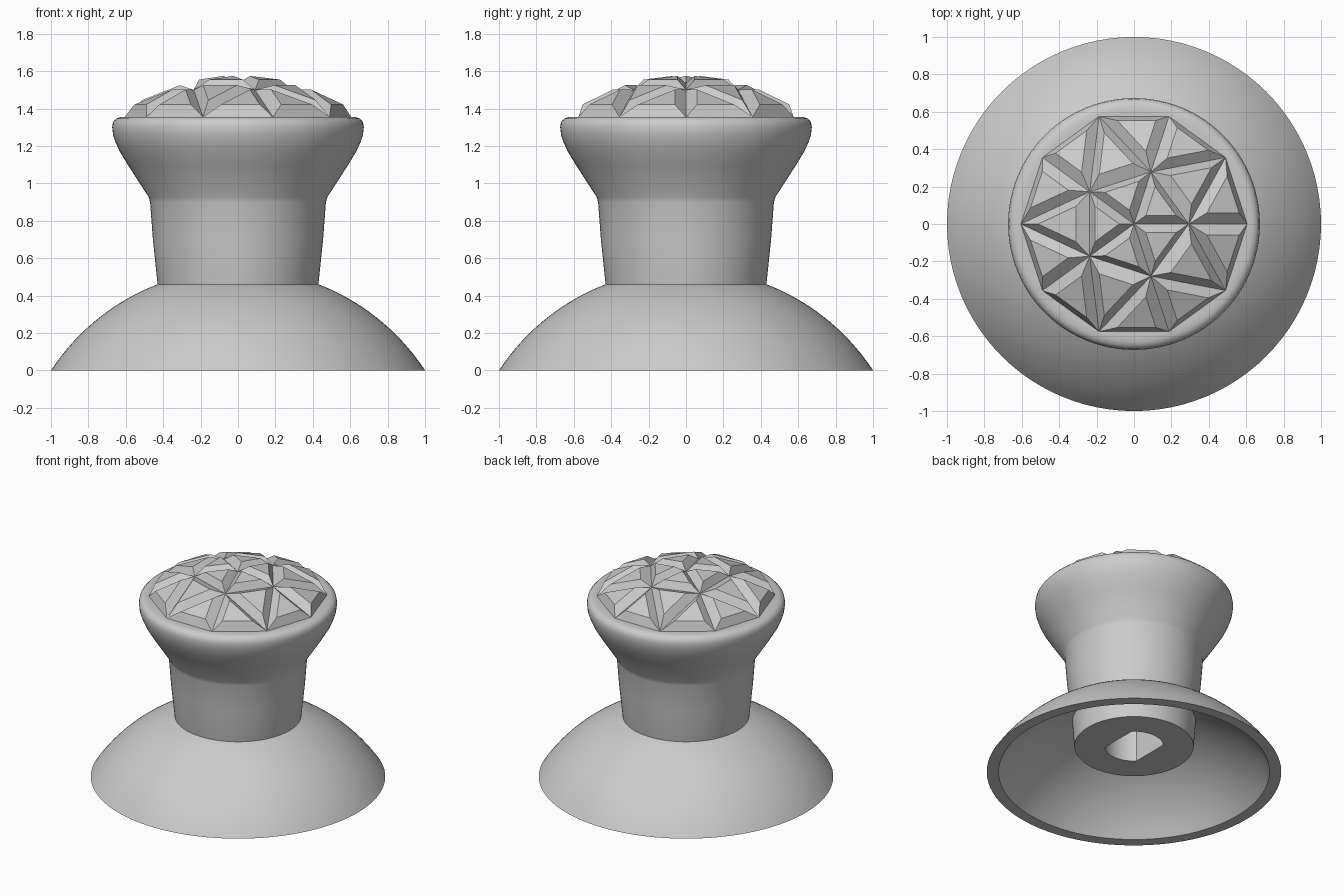
import bpy, bmesh, math
from mathutils import Vector

cube = bpy.data.objects.get("Cube")
if cube:
    bpy.data.objects.remove(cube, do_unlink=True)

GREY = 0.6
grey = bpy.data.materials.new("light_grey")
grey.use_nodes = True
grey.diffuse_color = (GREY, GREY, GREY, 1)
grey.node_tree.nodes["Principled BSDF"].inputs["Base Color"].default_value = (GREY, GREY, GREY, 1)


def finish(name, bm, smooth):
    bmesh.ops.recalc_face_normals(bm, faces=bm.faces)
    mesh = bpy.data.meshes.new(name)
    bm.to_mesh(mesh)
    bm.free()
    mesh.materials.append(grey)
    obj = bpy.data.objects.new(name, mesh)
    bpy.context.collection.objects.link(obj)
    if smooth:
        bpy.ops.object.select_all(action='DESELECT')
        obj.select_set(True)
        bpy.context.view_layer.objects.active = obj
        bpy.ops.object.shade_smooth_by_angle(angle=math.radians(32))
    return obj


def lathe(profile, steps=96):
    """Spin an (r, z) profile once around the z axis."""
    bm = bmesh.new()
    verts = [bm.verts.new((r, 0, z)) for r, z in profile]
    edges = [bm.edges.new(pair) for pair in zip(verts, verts[1:])]
    bmesh.ops.spin(bm, geom=verts + edges, cent=(0, 0, 0), axis=(0, 0, 1),
                   angle=math.tau, steps=steps, use_duplicate=False)
    bmesh.ops.remove_doubles(bm, verts=bm.verts, dist=1e-4)
    return bm


def arc(radius, r_start, r_end, n=20):
    """Dome arc around a centre below the base."""
    radii = [r_start + (r_end - r_start) * i / n for i in range(n + 1)]
    return [(r, max(0, math.sqrt(radius ** 2 - r * r) - 0.656)) for r in radii]


# Thin domed skirt, open underneath
outer = arc(1.196, 1.0, 0.42)
inner = arc(1.13, 0.41, 0.92)
finish("skirt", lathe(outer + inner + outer[:1]), True)

# Stem with flared head, and a boss below with the shaft hole
HOLE, FLAT, BOSS_Z, HOLE_TOP, HEAD_Z = 0.2, 0.141, 0.2, 0.85, 1.355
bm = lathe([(0, HOLE_TOP), (HOLE, HOLE_TOP), (HOLE, BOSS_Z), (0.405, BOSS_Z),
            (0.42, 0.4), (0.43, 0.46), (0.455, 0.7), (0.47, 0.9), (0.477, 0.925),
            (0.59, 1.1), (0.635, 1.175), (0.655, 1.22), (0.668, 1.26),
            (0.673, 1.3), (0.668, 1.328), (0.652, 1.346), (0.63, 1.354),
            (0.6, HEAD_Z), (0, HEAD_Z)])
for v in bm.verts:  # two flats on the shaft hole
    if v.co.xy.length < HOLE + 0.01 and v.co.z < HOLE_TOP + 0.01:
        v.co.x = max(-FLAT, min(FLAT, v.co.x))
finish("stem", bm, True)

# Faceted crown: triangulated dome with a raised inset on every triangle
def ring(count, r, z):
    return [Vector((r * math.cos(math.tau * i / count),
                    r * math.sin(math.tau * i / count), z)) for i in range(count)]

pole = Vector((0, 0, 1.535))
mid = ring(5, 0.293, 1.5)
rim = ring(10, 0.605, HEAD_Z)
triangles = []
for i in range(5):
    a, b = mid[i], mid[(i + 1) % 5]
    left, centre, right = rim[2 * i - 1], rim[2 * i], rim[2 * i + 1]
    triangles += [(pole, a, b), (a, left, centre), (a, centre, right), (a, right, b)]

INSET, RAISE = 0.55, 0.05
bm = bmesh.new()
for tri in triangles:
    middle = sum(tri, Vector()) / 3
    normal = (tri[1] - tri[0]).cross(tri[2] - tri[0]).normalized()
    low = [bm.verts.new(p) for p in tri]
    high = [bm.verts.new(middle + (p - middle) * INSET + normal * RAISE) for p in tri]
    bm.faces.new(high)
    for k in range(3):
        n = (k + 1) % 3
        bm.faces.new((low[k], low[n], high[n], high[k]))
bmesh.ops.remove_doubles(bm, verts=bm.verts, dist=1e-4)
finish("faceted_crown", bm, False)
